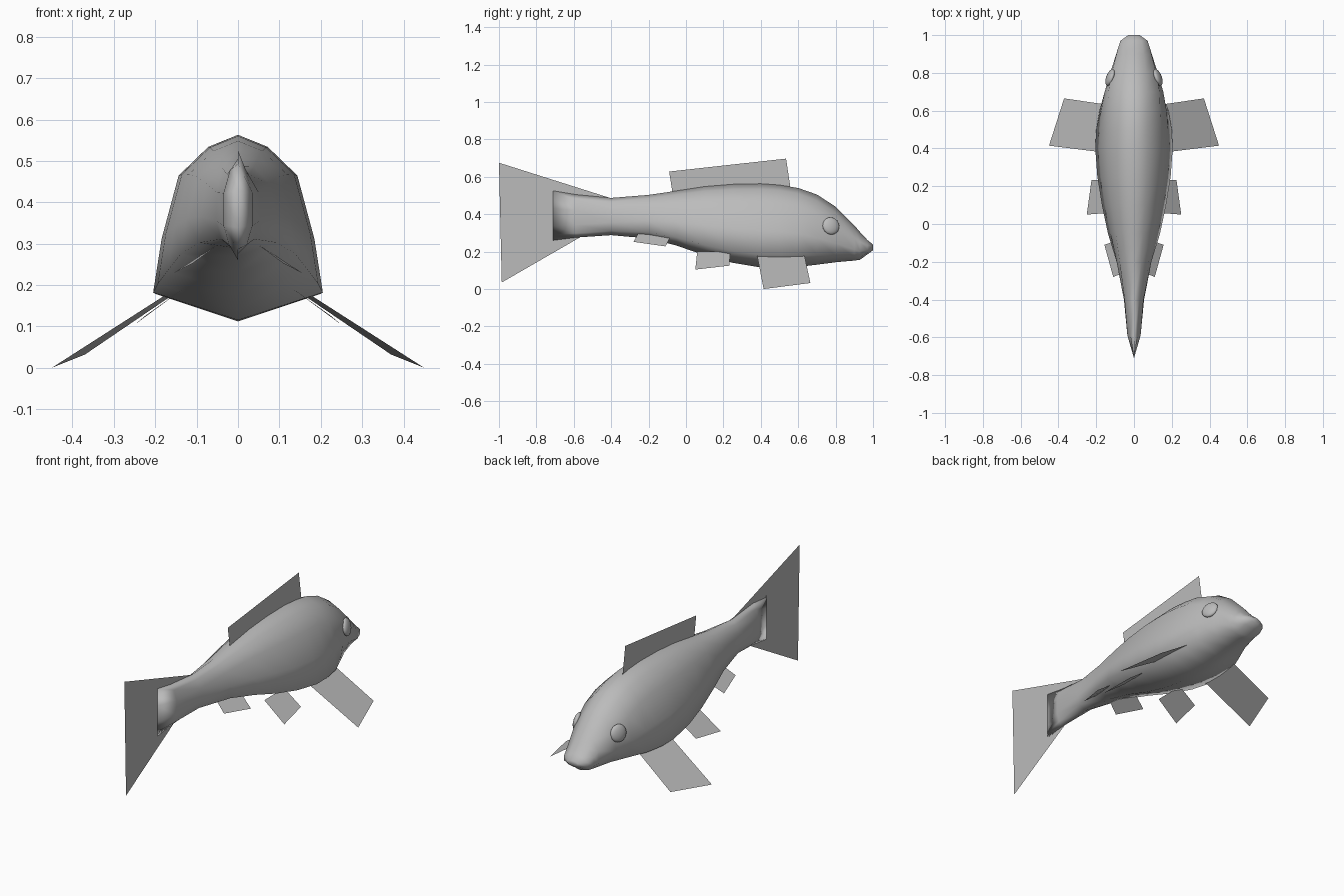
import bpy, bmesh, math
from mathutils import Vector

if "Cube" in bpy.data.objects:
    bpy.data.objects.remove(bpy.data.objects["Cube"])

grey = bpy.data.materials.new("plain_grey")
grey.diffuse_color = (0.5, 0.5, 0.5, 1)
grey.use_nodes = True
grey.node_tree.nodes["Principled BSDF"].inputs["Base Color"].default_value = grey.diffuse_color


def add_mesh(name, bm, smooth):
    mesh = bpy.data.meshes.new(name)
    for f in bm.faces:
        f.smooth = smooth
    bm.to_mesh(mesh)
    bm.free()
    mesh.materials.append(grey)
    obj = bpy.data.objects.new(name, mesh)
    bpy.context.collection.objects.link(obj)
    return obj


# Half cross-sections as (width share, height share), from back to keel
BELLIED = [(0, 1), (.35, .935), (.70, .78), (.90, .44), (1, .15), (0, 0)]
OVAL = [(0, 1), (.55, .88), (1, .64), (1, .30), (.62, .10), (0, 0)]

# Stations: y, half width, top z, bottom z, share of the bellied section
STATIONS = [
    (-.71, .0, .525, .26, 0), (-.59, .035, .505, .275, 0),
    (-.40, .055, .487, .288, .3), (-.20, .100, .503, .270, .8),
    (-.05, .138, .525, .232, 1), (.10, .170, .548, .180, 1),
    (.25, .194, .560, .140, 1), (.40, .205, .563, .115, 1),
    (.50, .200, .556, .112, 1), (.60, .190, .540, .118, .9),
    (.70, .165, .505, .130, .6), (.80, .130, .440, .143, .3),
    (.90, .095, .340, .152, .1), (.93, .085, .305, .156, 0),
    (.97, .072, .262, .185, 0), (1.0, .030, .238, .207, 0)]

# Body: lofted rings, tapering to an upright edge at the tail
bm = bmesh.new()
rings = []
for y, w, top, low, m in STATIONS:
    half = [(w * (a[0] * m + b[0] * (1 - m)),
             low + (top - low) * (a[1] * m + b[1] * (1 - m)))
            for a, b in zip(BELLIED, OVAL)]
    loop = half + [(-x, z) for x, z in half[-2:0:-1]]
    rings.append([bm.verts.new((x, y, z)) for x, z in loop])
n = len(rings[0])
for r, s in zip(rings, rings[1:]):
    for i in range(n):
        j = (i + 1) % n
        bm.faces.new((r[i], r[j], s[j], s[i]))
bm.faces.new(rings[-1])
bmesh.ops.remove_doubles(bm, verts=bm.verts, dist=.0005)
bmesh.ops.recalc_face_normals(bm, faces=bm.faces)
add_mesh("body", bm, True)


# Fins: single flat sheets
def fin(name, points):
    bm = bmesh.new()
    bm.faces.new([bm.verts.new(p) for p in points])
    add_mesh(name, bm, False)


fin("dorsal_fin", [(0, -.07, .50), (0, -.09, .628), (0, .535, .697), (0, .56, .53)])
fin("tail_fin", [(0, -1, .675), (0, -.985, .035), (0, -.56, .28), (0, -.40, .485)])

PAIRED = {
    "pectoral_fin": [(.13, .63, .195), (.37, .665, .032), (.45, .415, .0), (.13, .375, .205)],
    "pelvic_fin": [(.12, .235, .20), (.225, .233, .125), (.25, .05, .104), (.12, .06, .20)],
    "anal_fin": [(.07, -.08, .285), (.157, -.11, .228), (.11, -.28, .252), (.045, -.255, .30)]}
for side, s in (("right", 1), ("left", -1)):
    for name, pts in PAIRED.items():
        fin(f"{side}_{name}", [(s * x, y, z) for x, y, z in pts])

    # Eye: flattened ball lying on the cheek
    bpy.ops.mesh.primitive_uv_sphere_add(segments=20, ring_count=12, radius=.047,
                                         location=(s * .126, .775, .337))
    eye = bpy.context.object
    eye.name = f"{side}_eye"
    eye.scale = (1, 1, .42)
    eye.rotation_euler = Vector((s, .36, .22)).to_track_quat('Z', 'Y').to_euler()
    eye.data.materials.append(grey)
    bpy.ops.object.shade_smooth()
